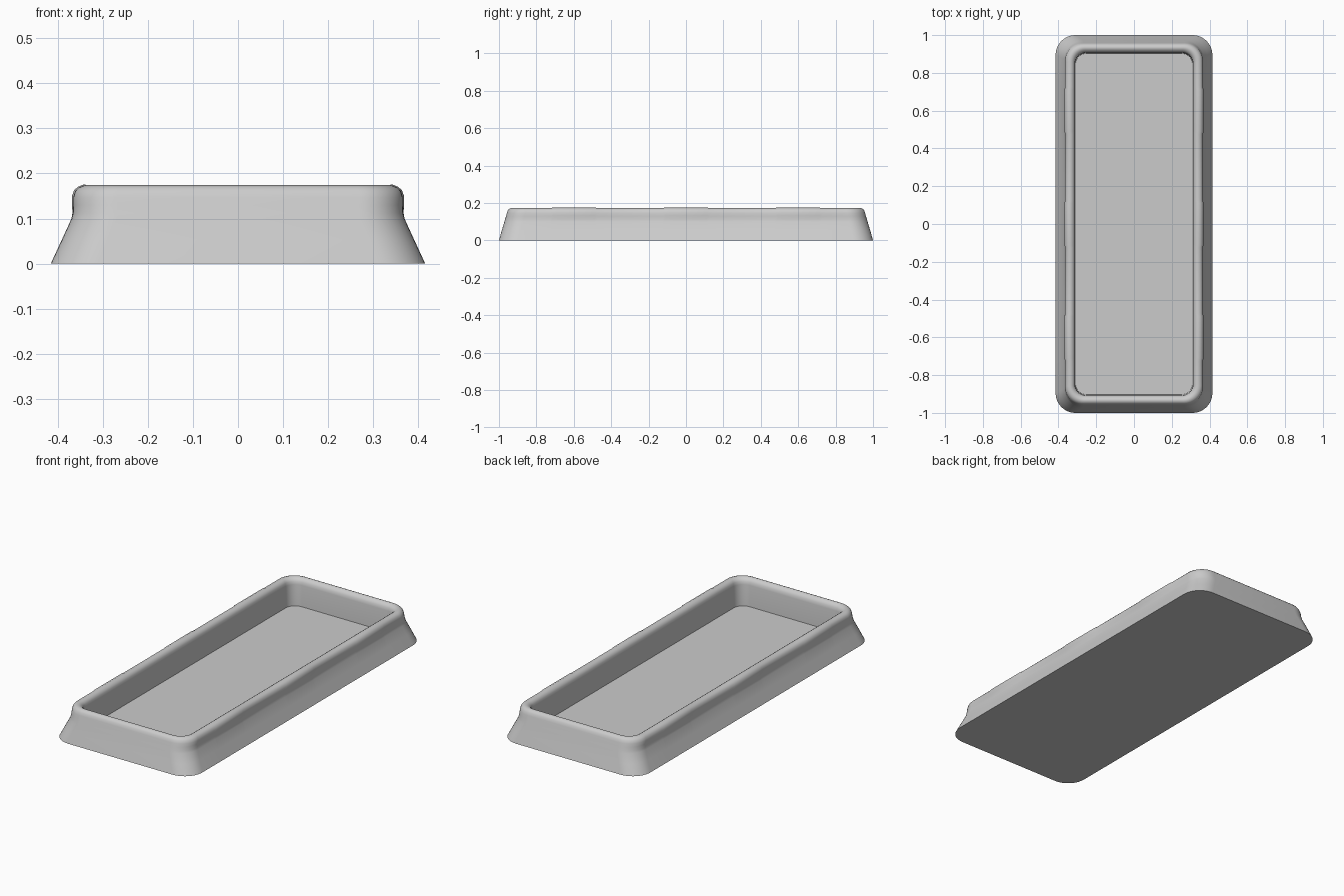
import bpy, bmesh, math

if "Cube" in bpy.data.objects:
    bpy.data.objects.remove(bpy.data.objects["Cube"])

# Cross-section rows: half width, half length, height, corner radius, swell weight
ROWS = [
    (0.415, 1.000, 0.000, 0.105, 0), (0.390, 0.985, 0.054, 0.102, 0),
    (0.369, 0.971, 0.100, 0.100, 0), (0.366, 0.968, 0.112, 0.098, 0.3),
    (0.365, 0.962, 0.130, 0.097, 1), (0.365, 0.958, 0.147, 0.096, 1),
    (0.361, 0.953, 0.161, 0.094, 0.7), (0.353, 0.946, 0.169, 0.088, 0.5),
    (0.340, 0.936, 0.174, 0.078, 0.6), (0.329, 0.926, 0.172, 0.070, 0.3),
    (0.320, 0.917, 0.166, 0.064, 0), (0.314, 0.910, 0.156, 0.060, 0),
    (0.312, 0.907, 0.140, 0.058, 0), (0.309, 0.903, 0.027, 0.056, 0),
]
CLIPS = (-0.6, 0.0, 0.6)   # centres of the slight swellings on the long sides
CORNER_STEPS = 10
SIDE = sorted(c + o for c in CLIPS for o in (-0.125, -0.11, 0.11, 0.125))


def outline(hx, hy, z, r, w):
    """Rounded rectangle, with the swellings along both long sides."""
    def arc(sx, sy, start):
        return [(sx * (hx - r) + r * math.cos(math.radians(start + 90 * i / CORNER_STEPS)),
                 sy * (hy - r) + r * math.sin(math.radians(start + 90 * i / CORNER_STEPS)), z)
                for i in range(CORNER_STEPS + 1)]

    def side(s, ys):
        pts = []
        for y in ys:
            k = w if min(abs(y - c) for c in CLIPS) < 0.115 else 0
            pts.append((s * (hx + 0.003 * k), y, z + 0.003 * k))
        return pts

    return (side(1, SIDE) + arc(1, 1, 0) + arc(-1, 1, 90)
            + side(-1, SIDE[::-1]) + arc(-1, -1, 180) + arc(1, -1, 270))


# Tray: walls lofted from outer foot over the rim to the inner floor
bm = bmesh.new()
loops = [[bm.verts.new(p) for p in outline(*row)] for row in ROWS]
for a, b in zip(loops, loops[1:]):
    n = len(a)
    for i in range(n):
        j = (i + 1) % n
        bm.faces.new((a[i], a[j], b[j], b[i]))
bm.faces.new(loops[0][::-1])   # underside
bm.faces.new(loops[-1])        # floor
bmesh.ops.recalc_face_normals(bm, faces=bm.faces[:])
mesh = bpy.data.meshes.new("tray")
bm.to_mesh(mesh)
bm.free()
tray = bpy.data.objects.new("tray", mesh)
bpy.context.collection.objects.link(tray)
bpy.context.view_layer.objects.active = tray
tray.select_set(True)
bpy.ops.object.shade_smooth_by_angle(angle=math.radians(40))
